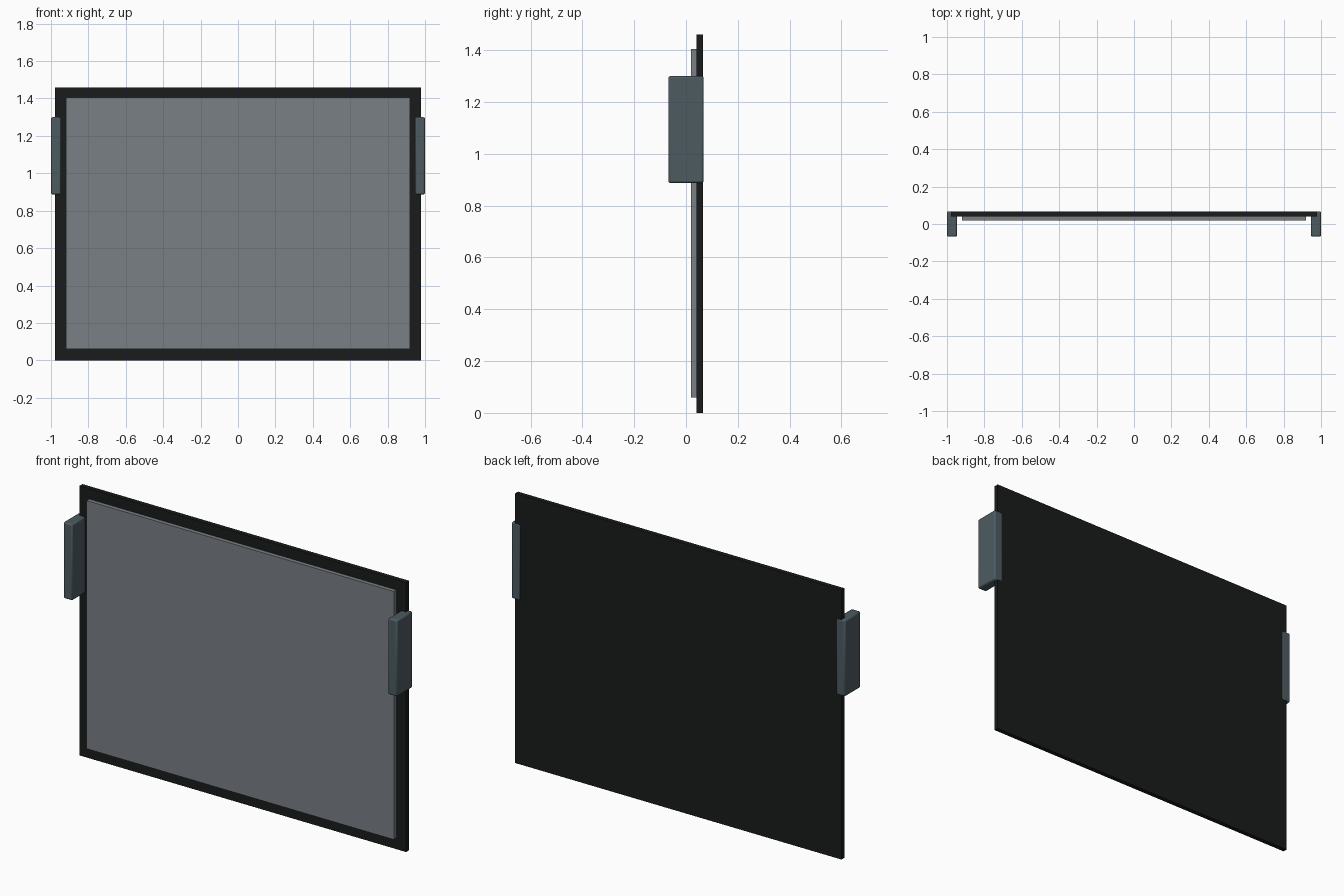
import bpy

if "Cube" in bpy.data.objects:
    bpy.data.objects.remove(bpy.data.objects["Cube"])


def material(name, rgb):
    mat = bpy.data.materials.new(name)
    mat.diffuse_color = (*rgb, 1)
    mat.use_nodes = True
    mat.node_tree.nodes["Principled BSDF"].inputs["Base Color"].default_value = mat.diffuse_color
    return mat


def box(name, lo, hi, mat, bevel=0.0, segments=1):
    """Box between two corners, with optional softened edges."""
    bpy.ops.mesh.primitive_cube_add(
        size=1, location=[(a + b) / 2 for a, b in zip(lo, hi)])
    ob = bpy.context.object
    ob.name = name
    ob.scale = [b - a for a, b in zip(lo, hi)]
    bpy.ops.object.transform_apply(location=False, rotation=False, scale=True)
    ob.data.materials.append(mat)
    if bevel:
        mod = ob.modifiers.new("soft_edges", 'BEVEL')
        mod.width = bevel
        mod.segments = segments
        bpy.ops.object.shade_smooth_by_angle()
    return ob


black = material("black_backing", (0.01, 0.011, 0.011))
grey = material("grey_panel", (0.19, 0.215, 0.235))
slate = material("slate_bracket", (0.075, 0.105, 0.12))

# Thin dark slab that shows as the border and the whole back
box("backing_board", (-0.978, 0.041, 0.0), (0.978, 0.066, 1.46), black)

# Raised front panel
box("front_panel", (-0.92, 0.019, 0.06), (0.92, 0.041, 1.404), grey)

# Side brackets gripping the edges of the board
for side, name in ((-1, "left_bracket"), (1, "right_bracket")):
    xs = sorted((side * 0.946, side * 1.0))
    box(name, (xs[0], -0.068, 0.887), (xs[1], 0.068, 1.30), slate, 0.008, 2)
